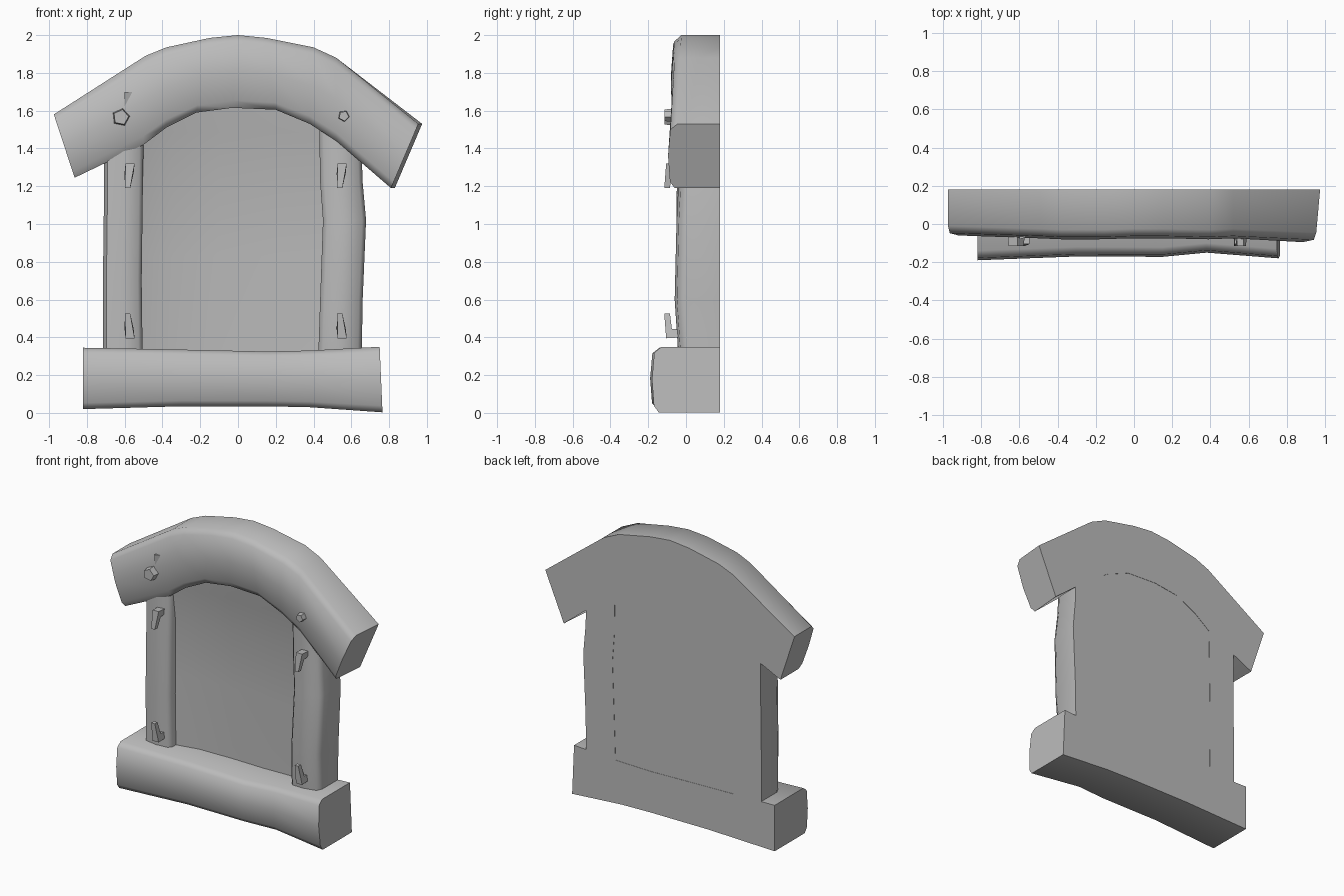
import bpy, bmesh, math
from mathutils import Matrix

if "Cube" in bpy.data.objects:
    bpy.data.objects.remove(bpy.data.objects["Cube"])

BACK = 0.18
stone = bpy.data.materials.new("grey_stone")
stone.use_nodes = True
GREY = (0.5, 0.5, 0.5, 1)
stone.diffuse_color = GREY
stone.node_tree.nodes["Principled BSDF"].inputs["Base Color"].default_value = GREY


def finish(name, bm, angle=55):
    bmesh.ops.recalc_face_normals(bm, faces=bm.faces)
    mesh = bpy.data.meshes.new(name)
    bm.to_mesh(mesh)
    bm.free()
    obj = bpy.data.objects.new(name, mesh)
    bpy.context.collection.objects.link(obj)
    mesh.materials.append(stone)
    bpy.ops.object.select_all(action='DESELECT')
    obj.select_set(True)
    bpy.context.view_layer.objects.active = obj
    bpy.ops.object.shade_smooth_by_angle(angle=math.radians(angle))
    return obj


def bridge(rings):
    """Skin a row of closed rings and cap both ends."""
    bm = bmesh.new()
    loops = [[bm.verts.new(p) for p in ring] for ring in rings]
    for a, b in zip(loops, loops[1:]):
        for i in range(len(a)):
            j = (i + 1) % len(a)
            bm.faces.new((a[i], a[j], b[j], b[i]))
    bm.faces.new(loops[0])
    bm.faces.new(loops[-1])
    return bm


# Section: (share of the way from inner to outer edge, depth behind the front)
ROUNDED = [(1, None), (1, .05), (.91, .012), (.5, 0), (.1, .01), (0, .035), (0, None)]
CONCAVE = [(1, None), (1, -.08), (.85, -.05), (.68, -.01), (.4, 0), (0, 0), (0, None)]


def beam(name, stations, section=ROUNDED, back=BACK, lean=(0, 0)):
    """Stations: outer x, outer z, inner x, inner z, front y."""
    rings = []
    for k, (ox, oz, ix, iz, front) in enumerate(stations):
        shift = lean[0] if k == 0 else lean[1] if k == len(stations) - 1 else 0
        ring = []
        for t, depth in section:
            y = back if depth is None else front + depth
            x = ix + (ox - ix) * t + (0 if depth is None else shift)
            ring.append((x, y, iz + (oz - iz) * t))
        rings.append(ring)
    return finish(name, bridge(rings))


# Arched lintel
beam("arch", [
    (-.975, 1.58, -.865, 1.245, -.06),
    (-.49, 1.89, -.50, 1.42, -.075),
    (-.38, 1.935, -.38, 1.51, -.08),
    (-.15, 1.985, -.22, 1.59, -.08),
    (0, 2.0, -.03, 1.615, -.075),
    (.15, 1.985, .20, 1.605, -.075),
    (.40, 1.935, .38, 1.53, -.08),
    (.52, 1.88, .52, 1.44, -.075),
    (.975, 1.53, .83, 1.19, -.095)], lean=(0, -.02))

# Sill
beam("sill", [
    (-.82, .345, -.82, .02, -.19),
    (-.30, .335, -.30, .035, -.17),
    (.15, .325, .15, .035, -.172),
    (.38, .33, .38, .03, -.15),
    (.75, .35, .765, .003, -.18)])

# Posts
beam("right_post", [
    (-.715, .30, -.505, .30, -.045),
    (-.715, .70, -.51, .70, -.05),
    (-.71, 1.10, -.505, 1.10, -.05),
    (-.71, 1.46, -.50, 1.46, -.045)])
beam("left_post", [
    (.655, .30, .425, .30, -.04),
    (.66, .60, .435, .60, -.06),
    (.678, 1.02, .45, 1.02, -.05),
    (.66, 1.22, .435, 1.22, -.04),
    (.65, 1.52, .43, 1.52, -.04)])

# Recessed panel, hollowed towards its top and right edge
beam("panel", [(x, 1.70, x, .25, y) for x, y in
     ((-.6, .0), (-.5, .03), (-.35, .065), (-.1, .08), (.2, .085), (.5, .08))],
     section=CONCAVE, back=BACK - .002)


# Pegs in the arch
def peg(name, x, z, radius, turn):
    bm = bmesh.new()
    bmesh.ops.create_cone(bm, cap_ends=True, segments=5, radius1=radius,
                          radius2=radius * .8, depth=.08)
    place = (Matrix.Translation((x, -.075, z)) @ Matrix.Rotation(turn, 4, 'Y')
             @ Matrix.Rotation(math.pi / 2, 4, 'X'))
    bmesh.ops.transform(bm, matrix=place, verts=bm.verts)
    finish(name, bm, 30)


peg("right_peg", -.62, 1.565, .052, .2)
peg("left_peg", .56, 1.572, .034, .5)

# Hooks: a foot in the post and a tapered tongue; side flips them
HOOK = [(-.02, -.06), (-.105, -.065), (-.115, .065), (-.085, .065), (-.075, -.015), (-.02, -.02)]


def hook(name, x, z, side, tilt):
    rings = []
    for edge in (-1, 1):
        ring = []
        for y, h in HOOK:
            half = .014 if h > 0 else .024
            ring.append((x + edge * half + tilt * h, y, z + side * h))
        rings.append(ring)
    finish(name, bridge(rings), 30)


for label, z, side in (("upper", 1.255, -1), ("lower", .46, 1)):
    hook("right_" + label + "_hook", -.578, z, side, -.1)
    hook("left_" + label + "_hook", .545, z, side, -.1)
